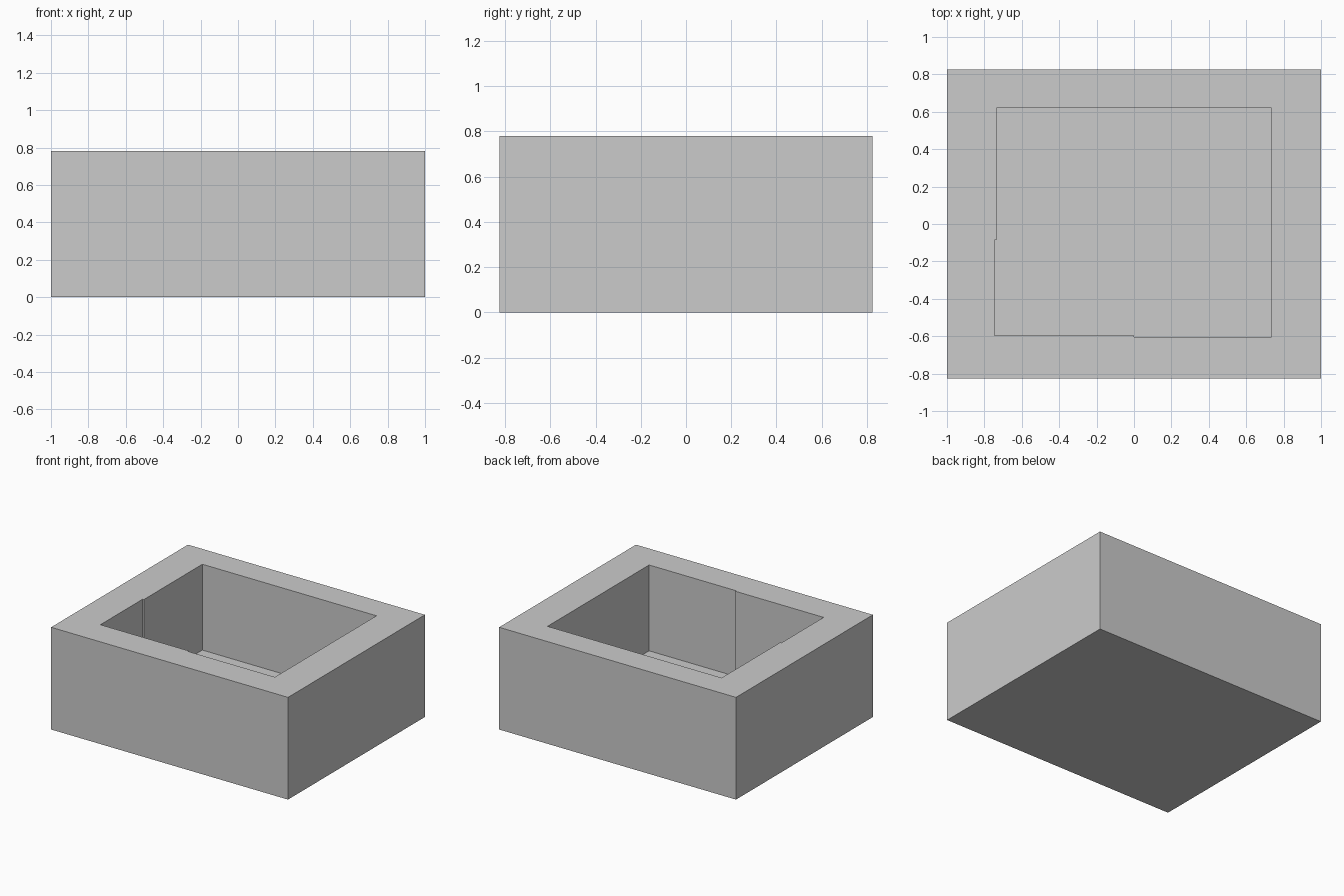
import bpy
import bmesh

# Remove the default cube
cube = bpy.data.objects.get("Cube")
if cube:
    bpy.data.objects.remove(cube, do_unlink=True)

# Plain grey material
grey = bpy.data.materials.new("plain grey")
grey.use_nodes = True
colour = (0.6, 0.6, 0.6, 1)
grey.diffuse_color = colour
grey.node_tree.nodes["Principled BSDF"].inputs["Base Color"].default_value = colour

HEIGHT, FLOOR = 0.78, 0.125
outer = [(-1, -0.825), (1, -0.825), (1, 0.825), (-1, 0.825)]
# Recess outline, with small steps in the left and front walls
inner = [(-0.745, -0.595), (0, -0.595), (0, -0.605), (0.735, -0.605),
         (0.735, 0.62), (-0.735, 0.62), (-0.735, -0.085), (-0.745, -0.085)]

bm = bmesh.new()


def ring(points, z):
    """Closed loop of vertices and edges at height z."""
    verts = [bm.verts.new((x, y, z)) for x, y in points]
    edges = [bm.edges.new((v, verts[(i + 1) % len(verts)])) for i, v in enumerate(verts)]
    return verts, edges


def walls(low, high):
    """Quads joining two matching loops."""
    for i in range(len(low)):
        j = (i + 1) % len(low)
        bm.faces.new((low[i], low[j], high[j], high[i]))


# Outer walls and base
base, _ = ring(outer, 0)
rim, rim_edges = ring(outer, HEIGHT)
walls(base, rim)
bm.faces.new(base)

# Recess walls and floor
floor, _ = ring(inner, FLOOR)
lip, lip_edges = ring(inner, HEIGHT)
walls(floor, lip)
bm.faces.new(floor)

# Flat top rim between the two loops
bmesh.ops.triangle_fill(bm, edges=rim_edges + lip_edges, use_beauty=True, normal=(0, 0, 1))
bmesh.ops.recalc_face_normals(bm, faces=bm.faces)

mesh = bpy.data.meshes.new("hollow_block")
bm.to_mesh(mesh)
bm.free()
mesh.materials.append(grey)
block = bpy.data.objects.new("hollow_block", mesh)
bpy.context.scene.collection.objects.link(block)
